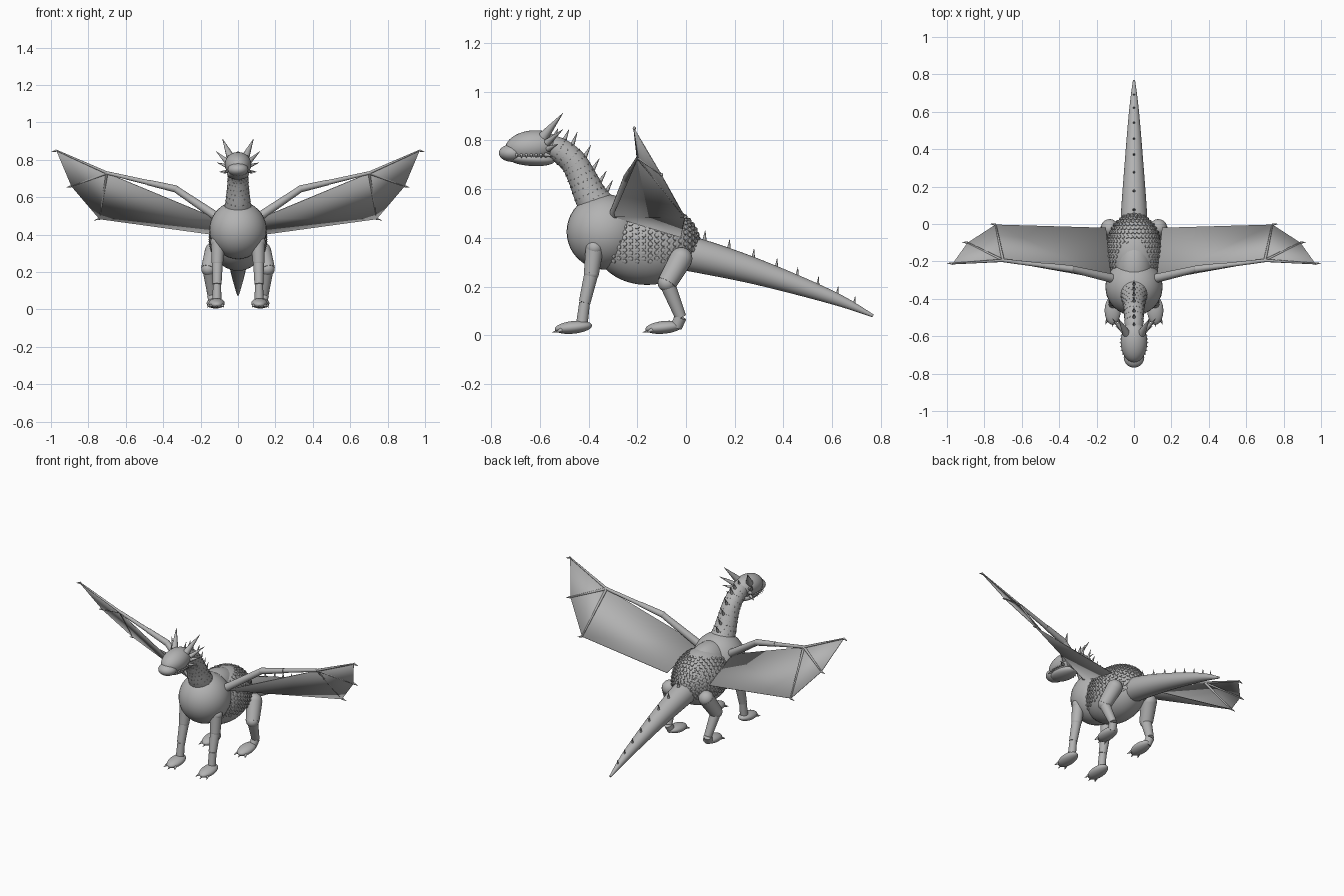
import bpy, bmesh, math
from mathutils import Vector, Matrix

if "Cube" in bpy.data.objects:
    bpy.data.objects.remove(bpy.data.objects["Cube"])

# One plain stone colour
GREY = (0.45, 0.45, 0.45, 1)
mat = bpy.data.materials.new("stone_grey")
mat.use_nodes = True
mat.diffuse_color = GREY
mat.node_tree.nodes["Principled BSDF"].inputs["Base Color"].default_value = GREY
parts = []


def finish(name, bm):
    bmesh.ops.recalc_face_normals(bm, faces=bm.faces)
    me = bpy.data.meshes.new(name)
    bm.to_mesh(me)
    bm.free()
    me.materials.append(mat)
    ob = bpy.data.objects.new(name, me)
    bpy.context.collection.objects.link(ob)
    parts.append(ob)
    return ob


def ellipsoid(name, loc, radii, pitch=0):
    bm = bmesh.new()
    m = Matrix.Translation(loc) @ Matrix.Rotation(math.radians(pitch), 4, 'X') @ Matrix.Diagonal((*radii, 1))
    bmesh.ops.create_uvsphere(bm, u_segments=32, v_segments=20, radius=1, matrix=m)
    return finish(name, bm)


def add_tube(bm, pts, radii, n=16):
    """Round tube through the points, with a radius at each."""
    pts = [Vector(p) for p in pts]
    rings = []
    for i, p in enumerate(pts):
        d = (pts[min(i + 1, len(pts) - 1)] - pts[max(i - 1, 0)]).normalized()
        ref = Vector((1, 0, 0)) if abs(d.x) < 0.8 else Vector((0, 0, 1))
        u = d.cross(ref).normalized()
        v = d.cross(u)
        rings.append([bm.verts.new(p + radii[i] * (u * math.cos(a) + v * math.sin(a)))
                      for a in (math.tau * k / n for k in range(n))])
    for a, b in zip(rings, rings[1:]):
        for k in range(n):
            bm.faces.new((a[k], a[(k + 1) % n], b[(k + 1) % n], b[k]))
    bm.faces.new(rings[0])
    bm.faces.new(rings[-1])


def tube(name, pts, radii, n=24):
    bm = bmesh.new()
    add_tube(bm, pts, radii, n)
    return finish(name, bm)


def spikes(name, items):
    """Cones given as (base, tip, radius)."""
    bm = bmesh.new()
    for base, tip, r in items:
        add_tube(bm, (base, tip), (r, 0.0008), 10)
    return finish(name, bm)


def spline(keys, steps=6):
    """Smooth rows of numbers through the key rows."""
    out = []
    for i in range(len(keys) - 1):
        a, b, c, d = (Vector(keys[min(max(j, 0), len(keys) - 1)]) for j in range(i - 1, i + 3))
        for s in range(steps):
            t = s / steps
            out.append(0.5 * (2 * b + (c - a) * t + (2 * a - 5 * b + 4 * c - d) * t * t
                              + (3 * b - a - 3 * c + d) * t ** 3))
    return out + [Vector(keys[-1])]


def add_scale(bm, p, normal, size):
    rot = normal.to_track_quat('Z', 'Y').to_matrix().to_4x4()
    m = Matrix.Translation(p) @ rot @ Matrix.Diagonal((size, size, size * 0.7, 1))
    bmesh.ops.create_icosphere(bm, subdivisions=1, radius=1, matrix=m)


# Torso, chest and shoulder hump
BODY, RAD = Vector((0, -0.16, 0.375)), Vector((0.15, 0.215, 0.168))
ellipsoid("torso", BODY, RAD)
ellipsoid("chest", (0, -0.335, 0.425), (0.153, 0.155, 0.155))
ellipsoid("shoulder_hump", (0, -0.23, 0.445), (0.1, 0.17, 0.115))

# Scales in staggered rings over flanks, back and rump
bm = bmesh.new()
rings = 25
for i in range(1, rings):
    th = math.pi * i / rings
    count = max(6, int(44 * math.sin(th)))
    for k in range(count):
        a = math.tau * (k + 0.5 * (i % 2)) / count
        unit = Vector((math.sin(th) * math.cos(a), math.cos(th), math.sin(th) * math.sin(a)))
        p = BODY + unit * RAD
        on_hump = (p.x / 0.09) ** 2 + ((p.y + 0.23) / 0.15) ** 2 < 1 and p.z > 0.4
        if p.z > 0.3 and p.y > -0.33 and not on_hump:
            add_scale(bm, p, Vector((c / r for c, r in zip(unit, RAD))).normalized(), 0.0115)
finish("body_scales", bm)

# Neck with fine scales and a row of spines
neck = spline([(-0.345, 0.5, 0.08), (-0.39, 0.57, 0.068), (-0.425, 0.645, 0.059),
               (-0.465, 0.715, 0.054), (-0.53, 0.765, 0.05), (-0.59, 0.775, 0.045)])
tube("neck", [(0, p.x, p.y) for p in neck], [p.z for p in neck], 32)
bm = bmesh.new()
spines = []
for i in range(4, len(neck) - 6):
    c = Vector((0, neck[i].x, neck[i].y))
    d = Vector((0, neck[i + 1].x - neck[i - 1].x, neck[i + 1].y - neck[i - 1].y)).normalized()
    back = Vector((0, d.z, -d.y))
    if i % 2:
        for k in range(18):
            a = math.tau * (k + 0.25 * (i % 4)) / 18
            n = back * math.cos(a) + Vector((math.sin(a), 0, 0))
            add_scale(bm, c + n * neck[i].z, n, 0.004)
    if i % 4 == 1:
        root = c + back * neck[i].z * 0.95
        spines.append((root, root + back * 0.02 + Vector((0, 0.008, 0.035)), 0.009))
finish("neck_scales", bm)
for y, z in ((-0.5, 0.815), (-0.545, 0.82)):
    spines.append(((0, y, z - 0.015), (0, y + 0.02, z + 0.03), 0.01))
spikes("neck_spines", spines)

# Head, snout and jaw
ellipsoid("skull", (0, -0.63, 0.775), (0.071, 0.112, 0.066), 6)
ellipsoid("snout", (0, -0.712, 0.748), (0.055, 0.056, 0.036))
ellipsoid("lower_jaw", (0, -0.635, 0.724), (0.058, 0.098, 0.029), -4)
horns, teeth = [], []
for s in (1, -1):
    horns += [((s * 0.04, -0.585, 0.815), (s * 0.083, -0.505, 0.912), 0.022),
              ((s * 0.058, -0.57, 0.79), (s * 0.117, -0.505, 0.845), 0.015),
              ((s * 0.055, -0.565, 0.765), (s * 0.112, -0.525, 0.785), 0.012),
              ((s * 0.055, -0.575, 0.74), (s * 0.1, -0.545, 0.735), 0.01)]
    for k in range(7):
        y = -0.695 + 0.02 * k
        x = s * (0.05 + 0.01 * math.sin(k / 2))
        teeth.append(((x, y, 0.742), (x + s * 0.017, y, 0.728), 0.006))
spikes("horns", horns)
spikes("teeth", teeth)

# Tail with spines
tail = spline([(-0.06, 0.345, 0.07), (0.05, 0.327, 0.07), (0.3, 0.258, 0.052),
               (0.6, 0.155, 0.027), (0.768, 0.08, 0.006)])
tube("tail", [(0, p.x, p.y) for p in tail], [p.z for p in tail], 32)
spines = []
for y in (0.075, 0.175, 0.275, 0.37, 0.455, 0.54, 0.62, 0.69):
    p = min(tail, key=lambda q: abs(q.x - y))
    z = p.y + p.z - (y - p.x) * 0.45
    spines.append(((0, y, z - 0.012), (0, y + 0.004, z + 0.042 - 0.02 * y), 0.011 - 0.005 * y))
spikes("tail_spines", spines)


def foot(name, x, y):
    ellipsoid(name, (x, y, 0.033), (0.043, 0.077, 0.026), 6)
    spikes(name + "_claws", [((x + dx, y - 0.05, 0.022), (x + dx * 1.4, y - 0.088 + abs(dx) * 0.5, 0.012), 0.009)
                             for dx in (-0.028, 0, 0.028)])


for side, s in (("left", 1), ("right", -1)):
    # Front leg
    hip, knee, ankle = (s * 0.107, -0.375, 0.36), (s * 0.11, -0.388, 0.255), (s * 0.112, -0.416, 0.135)
    ellipsoid(side + "_shoulder", hip, (0.04, 0.036, 0.036))
    tube(side + "_front_upper_leg", (hip, knee), (0.037, 0.031))
    ellipsoid(side + "_front_knee", knee, (0.031, 0.031, 0.031))
    tube(side + "_front_lower_leg", (knee, ankle), (0.029, 0.024))
    tube(side + "_front_shin", (ankle, (s * 0.113, -0.428, 0.04)), (0.022, 0.024))
    foot(side + "_front_foot", s * 0.114, -0.462)

    # Hind leg
    hip, knee, ankle = (s * 0.13, -0.02, 0.315), (s * 0.158, -0.078, 0.215), (s * 0.14, -0.022, 0.075)
    ellipsoid(side + "_hip", hip, (0.046, 0.046, 0.046))
    tube(side + "_thigh", (hip, knee), (0.047, 0.04))
    ellipsoid(side + "_hind_knee", knee, (0.038, 0.038, 0.036))
    tube(side + "_hind_lower_leg", (knee, ankle), (0.032, 0.023))
    tube(side + "_hind_ankle", (ankle, (s * 0.132, -0.04, 0.035)), (0.025, 0.024))
    foot(side + "_hind_foot", s * 0.125, -0.09)

    # Wing bones
    shoulder, elbow, wrist = (Vector(p) for p in ((s * 0.12, -0.29, 0.5), (s * 0.335, -0.24, 0.645),
                                                   (s * 0.7, -0.195, 0.73)))
    tips = [Vector(p) for p in ((s * 0.97, -0.212, 0.85), (s * 0.89, -0.1, 0.66), (s * 0.74, -0.003, 0.485))]
    tube(side + "_wing_upper_arm", (shoulder, elbow), (0.024, 0.018), 16)
    mid = elbow.lerp(wrist, 0.4)
    tube(side + "_wing_forearm", (elbow, mid), (0.019, 0.015), 16)
    tube(side + "_wing_wrist", (mid, wrist), (0.013, 0.009), 16)
    ellipsoid(side + "_wing_elbow", elbow, (0.019, 0.019, 0.019))
    bm = bmesh.new()
    for t in tips:
        add_tube(bm, (wrist, t), (0.008, 0.004), 10)
    finish(side + "_wing_fingers", bm)
    spikes(side + "_wing_claws", [(t, t + Vector((s * 0.029, 0.003, -0.008)), 0.007) for t in tips])

    # Wing membrane stretched between body, wrist and finger tips
    front, rear = Vector((s * 0.12, -0.3, 0.49)), Vector((s * 0.15, -0.02, 0.405))
    bm = bmesh.new()
    f, r, w, a, b, c = (bm.verts.new(p) for p in (front, rear, wrist, *tips))
    for tri in ((f, w, c), (f, c, r), (w, a, b), (w, b, c)):
        bm.faces.new(tri)
    web = finish(side + "_wing_membrane", bm)
    web.modifiers.new("thickness", 'SOLIDIFY').thickness = 0.004

# Smooth shading with sharp rims
for ob in bpy.context.selected_objects:
    ob.select_set(False)
for ob in parts:
    ob.select_set(True)
bpy.context.view_layer.objects.active = parts[0]
bpy.ops.object.shade_smooth_by_angle(angle=math.radians(40))
